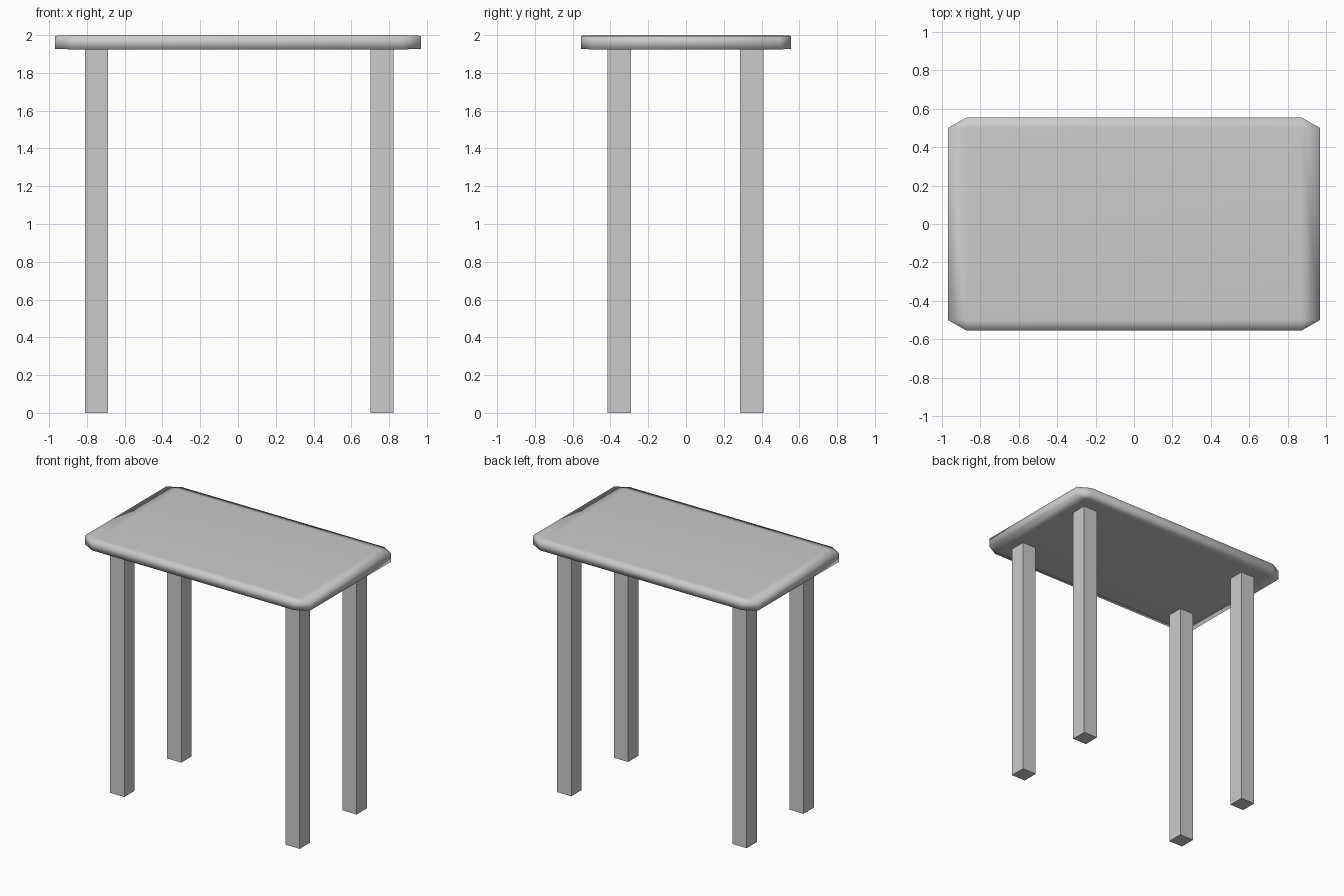
import bpy, bmesh
from mathutils import Matrix

if "Cube" in bpy.data.objects:
    bpy.data.objects.remove(bpy.data.objects["Cube"])


def box(name, center, half, bevel=0.0, smooth=False):
    """Box bevelled before scaling, so the bevel stretches with its size."""
    bm = bmesh.new()
    bmesh.ops.create_cube(bm, size=2)
    if bevel:
        bmesh.ops.bevel(bm, geom=bm.edges[:], offset=bevel, segments=1,
                        affect='EDGES', clamp_overlap=True)
    bm.transform(Matrix.Translation(center) @ Matrix.Diagonal((*half, 1)))
    for f in bm.faces:
        f.smooth = smooth
    mesh = bpy.data.meshes.new(name)
    bm.to_mesh(mesh)
    bm.free()
    obj = bpy.data.objects.new(name, mesh)
    bpy.context.collection.objects.link(obj)
    return obj


# Table top: thin slab with clipped corners and softened rim
box("table_top", (0, 0, 1.962), (0.97, 0.555, 0.038), bevel=0.1, smooth=True)

# Four square legs
for side, x in (("left", -0.75), ("right", 0.763)):
    for end, y in (("front", -0.353), ("back", 0.348)):
        box(f"{end}_{side}_leg", (x, y, 0.963), (0.061, 0.063, 0.963))
